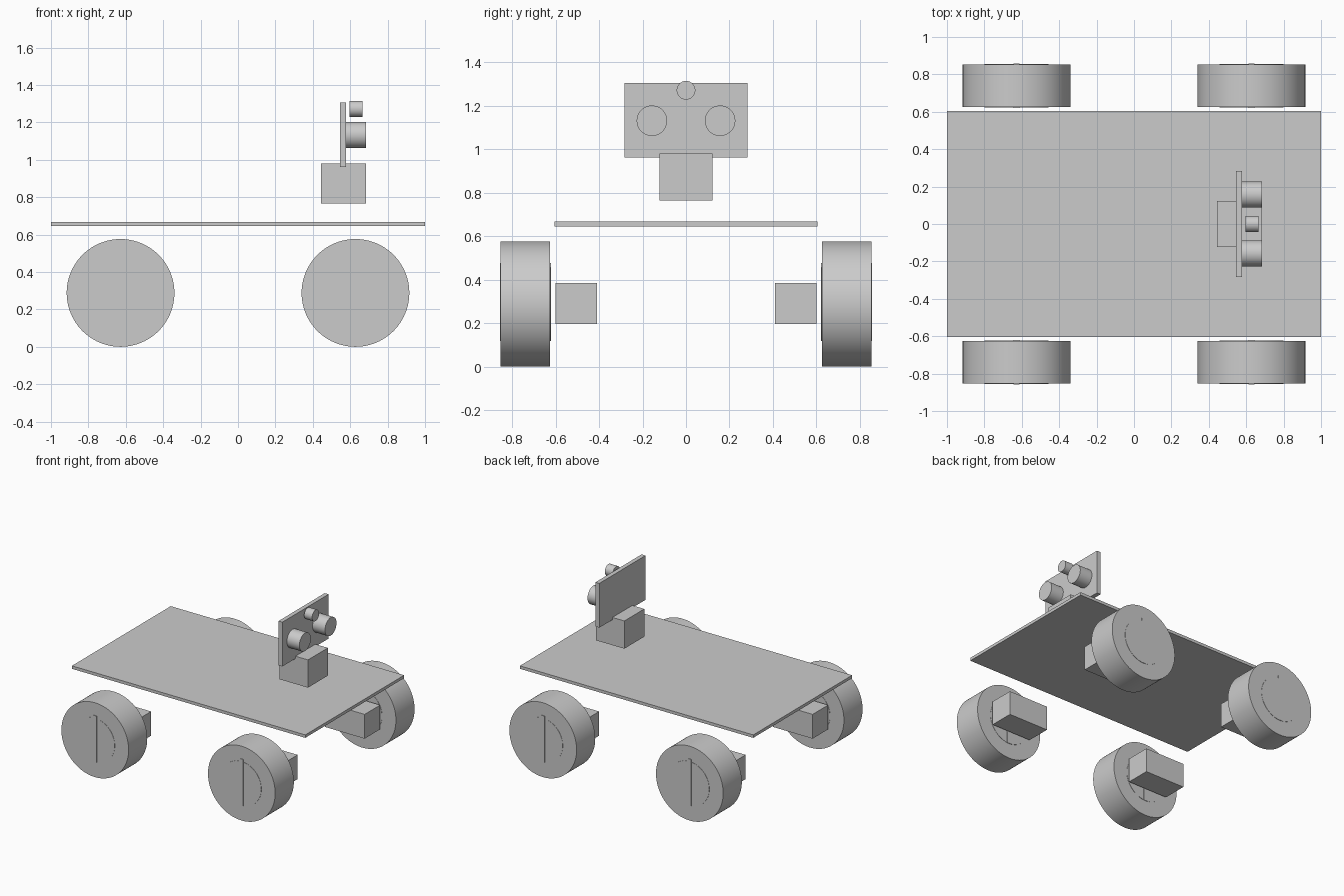
import bpy
import math
from mathutils import Vector

cube = bpy.data.objects.get("Cube")
if cube:
    bpy.data.objects.remove(cube, do_unlink=True)

# One plain grey for the whole rover
grey = bpy.data.materials.new("plain_grey")
grey.use_nodes = True
colour = (0.6, 0.6, 0.6, 1)
grey.diffuse_color = colour
grey.node_tree.nodes["Principled BSDF"].inputs["Base Color"].default_value = colour


def box(name, low, high):
    """Box between two opposite corners."""
    low, high = Vector(low), Vector(high)
    bpy.ops.mesh.primitive_cube_add(size=1, location=(low + high) / 2)
    ob = bpy.context.object
    ob.name = name
    ob.scale = high - low
    bpy.ops.object.transform_apply(location=False, rotation=False, scale=True)
    ob.data.materials.append(grey)
    return ob


def rod(name, centre, radius, length, axis):
    """Smooth cylinder lying along x or y."""
    turn = (0, math.pi / 2, 0) if axis == "x" else (math.pi / 2, 0, 0)
    bpy.ops.mesh.primitive_cylinder_add(vertices=96, radius=radius, depth=length,
                                        location=centre, rotation=turn)
    ob = bpy.context.object
    ob.name = name
    bpy.ops.object.shade_smooth_by_angle(angle=math.radians(30))
    ob.data.materials.append(grey)
    return ob


# Deck
box("deck", (-1, -0.605, 0.645), (1, 0.605, 0.668))

# Four wheels, each with a shallow hub, a spoke and a motor block
AXLE = 0.288
for end, ex in (("front", 0.628), ("rear", -0.628)):
    for side, s in (("left", 1), ("right", -1)):
        tag = f"{end}_{side}"
        y = s * 0.739
        rod(f"wheel_{tag}", (ex, y, AXLE), 0.288, 0.228, "y")
        rod(f"hub_{tag}", (ex, y, AXLE), 0.17, 0.232, "y")
        box(f"spoke_{tag}", (ex - 0.017, y - 0.118, AXLE - 0.17),
            (ex + 0.017, y + 0.118, AXLE + 0.19))
        inner, outer = sorted((s * 0.41, s * 0.6))
        box(f"motor_{tag}", (ex - 0.17, inner, 0.197), (ex + 0.17, outer, 0.385))

# Sensor head: servo block, face plate, two eyes and a small top sensor
box("servo_block", (0.443, -0.122, 0.765), (0.685, 0.122, 0.98))
box("face_plate", (0.545, -0.283, 0.962), (0.578, 0.283, 1.305))
for side, s in (("left", 1), ("right", -1)):
    rod(f"eye_{side}", (0.631, s * 0.157, 1.132), 0.07, 0.108, "x")
rod("top_sensor", (0.631, 0, 1.272), 0.043, 0.068, "x")
